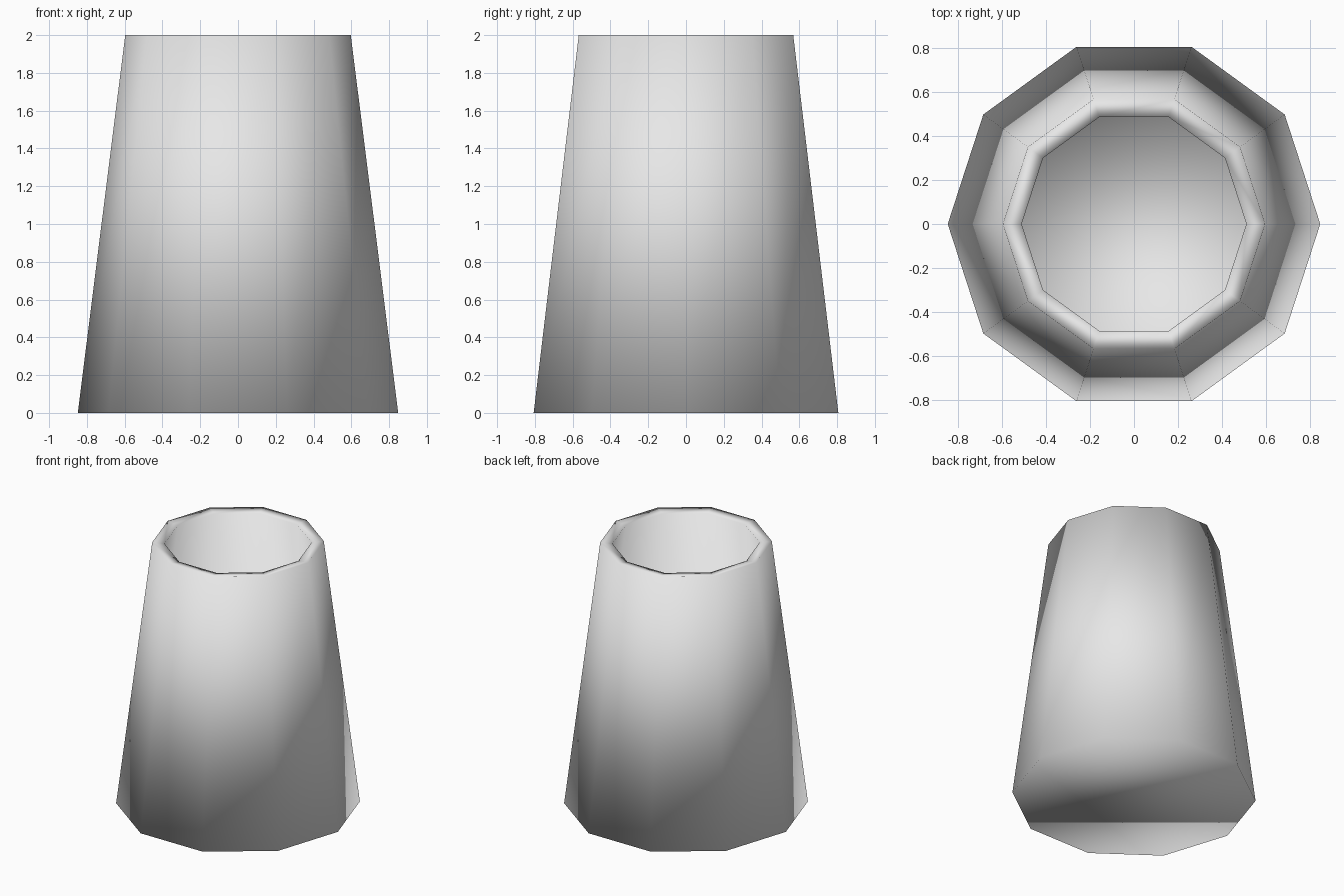
import bpy
import bmesh
from math import cos, sin, tau

SIDES = 10

cube = bpy.data.objects.get("Cube")
if cube:
    bpy.data.objects.remove(cube, do_unlink=True)

# Single plain grey
grey = bpy.data.materials.new("light grey")
grey.use_nodes = True
grey.diffuse_color = (0.8, 0.8, 0.8, 1)
bsdf = next(n for n in grey.node_tree.nodes if n.type == "BSDF_PRINCIPLED")
bsdf.inputs["Base Color"].default_value = grey.diffuse_color


def ring(bm, radius, z):
    angles = [tau * i / SIDES for i in range(SIDES)]
    return [bm.verts.new((radius * cos(a), radius * sin(a), z)) for a in angles]


# Tapered ten-sided shell, closed below and open on top
bm = bmesh.new()
bottom = ring(bm, 0.848, 0)
top = ring(bm, 0.597, 2)
for i in range(SIDES):
    j = (i + 1) % SIDES
    bm.faces.new((bottom[i], bottom[j], top[j], top[i]))
bm.faces.new(bottom[::-1])
for face in bm.faces:
    face.smooth = True

mesh = bpy.data.meshes.new("cup")
bm.to_mesh(mesh)
bm.free()
mesh.materials.append(grey)
cup = bpy.data.objects.new("cup", mesh)
bpy.context.collection.objects.link(cup)

# Wall thickness grows inward and forms the rim
wall = cup.modifiers.new("wall", "SOLIDIFY")
wall.thickness = 0.086
wall.offset = -1
